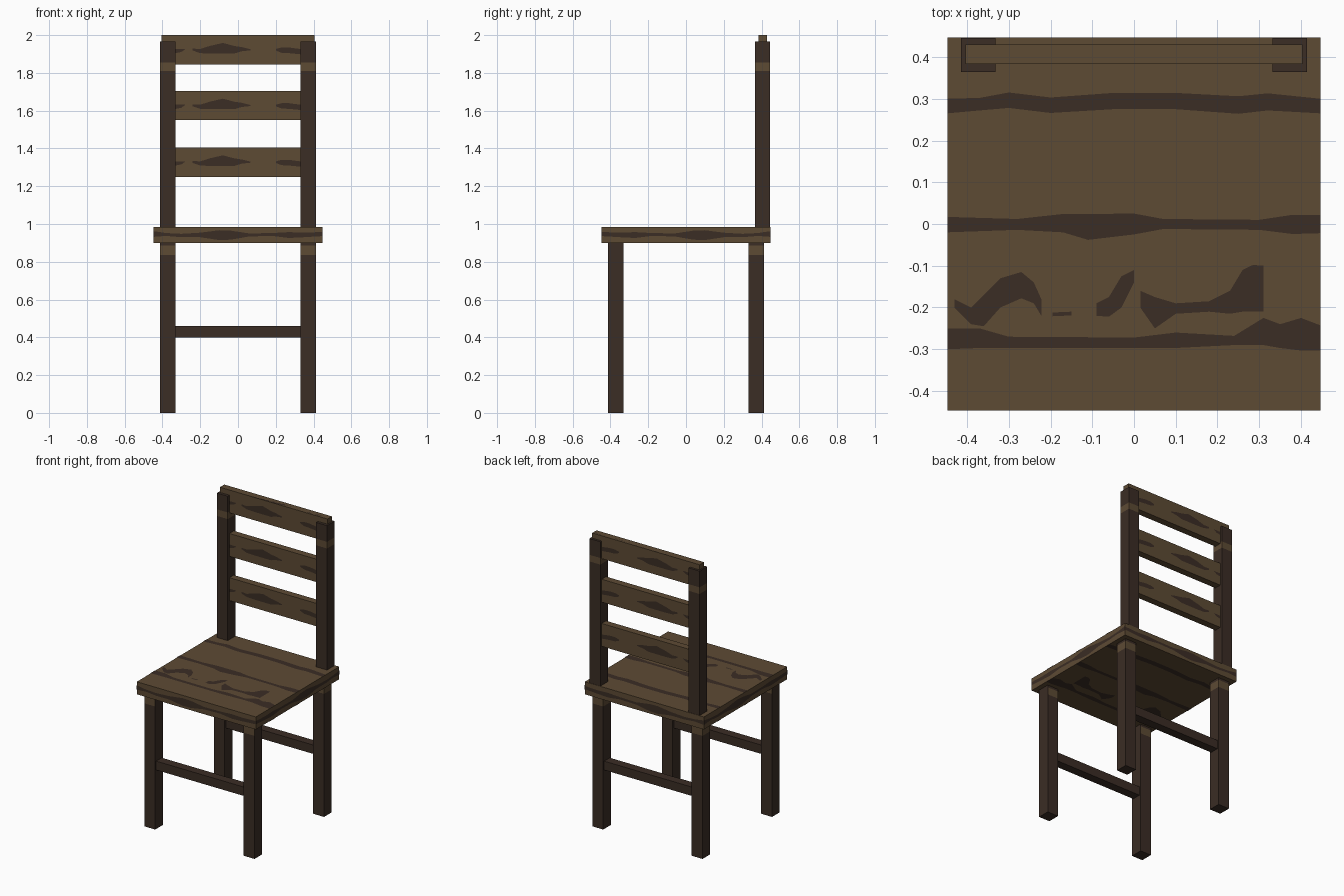
import bpy
import bmesh
from mathutils import Vector

cube = bpy.data.objects.get("Cube")
if cube:
    bpy.data.objects.remove(cube, do_unlink=True)


def make_material(name, colour):
    mat = bpy.data.materials.new(name)
    mat.use_nodes = True
    mat.diffuse_color = colour
    mat.node_tree.nodes["Principled BSDF"].inputs["Base Color"].default_value = colour
    return mat


light_wood = make_material("light brown wood", (0.110, 0.069, 0.034, 1))
dark_wood = make_material("dark brown wood", (0.043, 0.026, 0.018, 1))

X, Y, Z = Vector((1, 0, 0)), Vector((0, 1, 0)), Vector((0, 0, 1))


def finish(name, bm, *materials):
    mesh = bpy.data.meshes.new(name)
    bm.to_mesh(mesh)
    bm.free()
    for mat in materials:
        mesh.materials.append(mat)
    obj = bpy.data.objects.new(name, mesh)
    bpy.context.collection.objects.link(obj)
    return obj


def box_mesh(low, high):
    bm = bmesh.new()
    bmesh.ops.create_cube(bm, size=1)
    low, high = Vector(low), Vector(high)
    bmesh.ops.scale(bm, vec=high - low, verts=bm.verts)
    bmesh.ops.translate(bm, vec=(low + high) / 2, verts=bm.verts)
    return bm


def board(name, low, high, material):
    return finish(name, box_mesh(low, high), material)


def banded_post(name, low, high, band, band_on_sides=True):
    """Square dark post with a pale ring cut into it."""
    bm = box_mesh(low, high)
    for height in band:
        bmesh.ops.bisect_plane(bm, geom=bm.verts[:] + bm.edges[:] + bm.faces[:],
                               plane_co=Z * height, plane_no=Z)
    for face in bm.faces:
        in_band = band[0] < face.calc_center_median().z < band[1]
        upright = abs(face.normal.z) < 0.5
        sideways = abs(face.normal.x) > 0.5
        face.material_index = int(in_band and upright and (band_on_sides or not sideways))
    return finish(name, bm, dark_wood, light_wood)


def grain(name, profile, centre, u, v, normal):
    """Thin dark streak; the profile lists distance along u, lower and upper v."""
    bm = bmesh.new()
    base = Vector(centre) + normal * 0.002
    pairs = [(bm.verts.new(base + u * t + v * lo), bm.verts.new(base + u * t + v * hi))
             for t, lo, hi in profile]
    for (a, b), (c, d) in zip(pairs, pairs[1:]):
        face = bm.faces.new((a, c, d, b))
        face.normal_update()
        if face.normal.dot(normal) < 0:
            face.normal_flip()
    return finish(name, bm, dark_wood)


# Seat and its four dark edge streaks
S = 0.447
board("seat", (-S, -S, 0.9), (S, S, 0.985), light_wood)
edge_streak = [(-S, -.01, .02), (-.38, -.005, .01), (-.3, -.012, .006), (-.2, -.012, .012),
               (-.1, -.027, .025), (-.04, -.025, .023), (.06, -.008, .008), (.18, -.005, .01),
               (.27, -.016, .015), (.35, -.012, .012), (S, -.006, .016)]
for side, u, normal in (("front", X, -Y), ("back", X, Y), ("right", -Y, X), ("left", -Y, -X)):
    grain(f"seat_{side}_streak", edge_streak, normal * S + Z * 0.942, u, Z, normal)

# Plank lines and knots on both faces of the seat
seat_marks = {
    "rear_plank_line": [(-S, .265, .3), (-.37, .272, .302), (-.3, .278, .315), (-.2, .266, .303),
                        (-.05, .275, .314), (.1, .275, .314), (.25, .264, .306),
                        (.32, .272, .313), (S, .265, .3)],
    "middle_plank_line": [(-S, -.02, .017), (-.28, -.014, .012), (-.17, -.02, .024),
                          (-.11, -.038, .024), (0, -.025, .025), (.07, -.012, .012),
                          (.3, -.014, .01), (.38, -.024, .022), (S, -.022, .022)],
    "front_plank_line": [(-S, -.3, -.25), (-.37, -.297, -.25), (-.3, -.297, -.27),
                         (0, -.297, -.272), (.1, -.297, -.26), (.24, -.29, -.268),
                         (.31, -.29, -.225), (.35, -.297, -.24), (.4, -.303, -.225),
                         (S, -.303, -.243)],
    "left_knot": [(-.43, -.2, -.18), (-.39, -.24, -.2), (-.36, -.245, -.17), (-.32, -.2, -.13),
                  (-.27, -.178, -.115), (-.24, -.19, -.14), (-.222, -.22, -.18)],
    "small_knot": [(-.195, -.221, -.212), (-.15, -.219, -.21)],
    "middle_knot": [(-.09, -.22, -.19), (-.06, -.222, -.175), (-.03, -.2, -.125),
                    (0, -.14, -.11)],
    "right_knot": [(.015, -.2, -.16), (.05, -.25, -.175), (.1, -.215, -.19), (.18, -.21, -.185),
                   (.23, -.215, -.16), (.26, -.21, -.11), (.285, -.21, -.098),
                   (.31, -.21, -.1)],
}
for mark, profile in seat_marks.items():
    grain(f"seat_top_{mark}", profile, Z * 0.985, X, Y, Z)
    grain(f"seat_under_{mark}", profile, Z * 0.9, X, Y, -Z)

# Legs and back posts
for side, sign in (("left", 1), ("right", -1)):
    x0, x1 = sorted((sign * 0.332, sign * 0.414))
    for end, y in (("front", -0.414), ("rear", 0.332)):
        banded_post(f"{end}_{side}_leg", (x0, y, 0), (x1, y + 0.082, 0.9),
                    (0.835, 0.885), end == "rear")
    banded_post(f"{side}_back_post", (x0, 0.364, 0.985), (x1, 0.445, 1.965), (1.81, 1.855))

# Stretchers between the legs
for end, y in (("front", -0.373), ("rear", 0.373)):
    board(f"{end}_stretcher", (-0.335, y - 0.03, 0.4), (0.335, y + 0.03, 0.46), dark_wood)

# Back rails with streaks on both broad faces
rail_marks = {
    "main": [(-.24, -.004, .006), (-.2, -.018, .004), (-.15, -.02, .02), (-.08, -.02, .036),
             (-.02, -.02, .02), (.02, -.008, .014), (.065, -.003, .003)],
    "right": [(.2, -.004, .004), (.23, -.016, .012), (.27, -.018, .012), (.33, -.024, .004)],
    "left": [(-.33, -.018, .004), (-.3, -.012, .004), (-.28, .002, .004)],
}
rails = (("lower_rail", 1.25, 1.405, 0.335), ("middle_rail", 1.55, 1.705, 0.335),
         ("top_rail", 1.845, 2.0, 0.404))
for name, bottom, top, half in rails:
    board(name, (-half, 0.383, bottom), (half, 0.43, top), light_wood)
    for face, y, normal in (("front", 0.383, -Y), ("back", 0.43, Y)):
        for mark, profile in rail_marks.items():
            grain(f"{name}_{face}_{mark}_streak", profile,
                  (0, y, (bottom + top) / 2), X, Z, normal)

# Streak along the upper edge of the top rail
grain("top_rail_upper_streak",
      [(-.4, -.006, .01), (-.25, -.01, .01), (-.19, -.022, .022), (.03, -.022, .022),
       (.08, -.01, .012), (.22, -.01, .01), (.29, -.018, .016), (.4, -.008, .01)],
      (0, 0.4065, 1.998), X, Y, Z)
